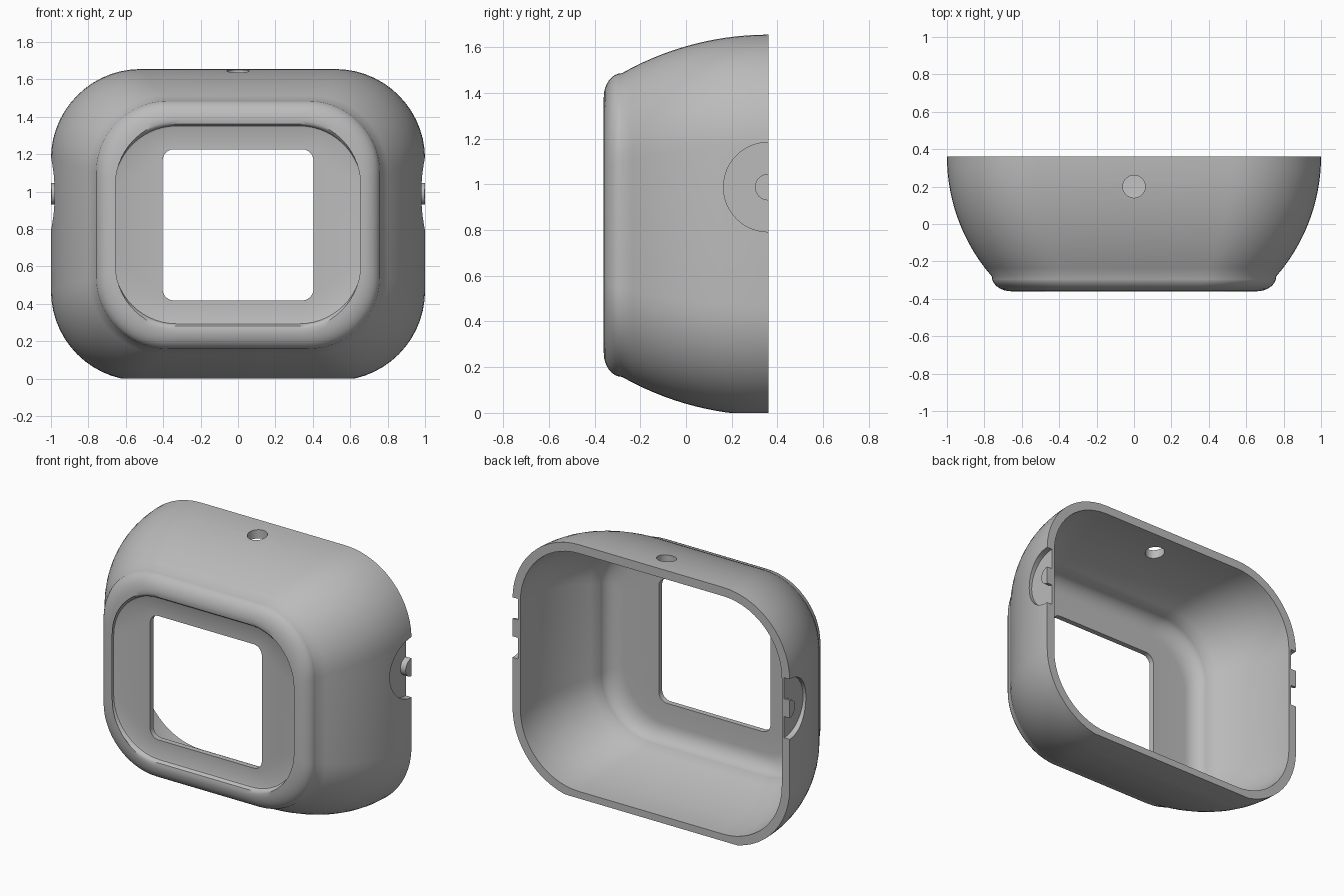
import bpy, bmesh, math
from math import sin, cos, pi, sqrt

if "Cube" in bpy.data.objects:
    bpy.data.objects.remove(bpy.data.objects["Cube"])

MID_Z = 0.822      # height of the housing axis
BACK = 0.36        # plane of the open back
STEPS = 14         # segments per rounded corner

grey = bpy.data.materials.new("plain grey")
grey.use_nodes = True
COLOR = (0.5, 0.5, 0.5, 1)
grey.diffuse_color = COLOR
grey.node_tree.nodes["Principled BSDF"].inputs["Base Color"].default_value = COLOR


def ring(bm, hx, hz, r, y):
    """Rounded rectangle standing across the y axis."""
    verts = []
    for corner, (sx, sz) in enumerate([(1, 1), (-1, 1), (-1, -1), (1, -1)]):
        for i in range(STEPS + 1):
            a = (corner + i / STEPS) * pi / 2
            verts.append(bm.verts.new((sx * (hx - r) + r * cos(a), y,
                                       MID_Z + sz * (hz - r) + r * sin(a))))
    return verts


def bulge(y):
    """Half width and half height of the curved outer wall."""
    t = BACK - y
    return 1 - (0.975 - sqrt(0.975**2 - t * t)), 0.833 - (1.3 - sqrt(1.69 - t * t))


def wall(y, inset=0):
    hx, hz = bulge(y)
    return hx - inset, hz - inset, 0.48 - 0.4 * (1 - hx) - inset, y


def rounded(y0, y1, drop, inset, count=8):
    """Roll the wall over from y0 to the front at y1, moving in by drop."""
    hx, hz, r, _ = wall(y0, inset)
    out = []
    for i in range(1, count + 1):
        a = pi / 2 * i / count
        k = drop * (1 - cos(a))
        out.append((hx - k, hz - k, r - k * 0.35, y0 + (y1 - y0) * sin(a)))
    return out


# Profile rings: outer wall, front lip, recessed panel, window, inner wall
ys = [BACK - 0.64 * i / 14 for i in range(15)]
sections = [wall(y) for y in ys] + rounded(ys[-1], -0.36, 0.105, 0)
sections += [(0.674, 0.54, 0.34, -0.356), (0.667, 0.533, 0.337, -0.348),
             (0.663, 0.529, 0.335, -0.334), (0.655, 0.521, 0.33, -0.33)]
sections += [(0.403, 0.404, 0.06, -0.33), (0.403, 0.404, 0.06, -0.295)]
inner = [BACK - 0.56 * i / 12 for i in range(13)]
sections += reversed([wall(y, 0.057) for y in inner]
                     + rounded(inner[-1], -0.295, 0.11, 0.057))

bm = bmesh.new()
rings = [ring(bm, *s) for s in sections]
for a, b in zip(rings, rings[1:] + rings[:1]):
    for i in range(len(a)):
        j = (i + 1) % len(a)
        bm.faces.new((a[i], a[j], b[j], b[i]))
bmesh.ops.recalc_face_normals(bm, faces=bm.faces)
mesh = bpy.data.meshes.new("housing")
bm.to_mesh(mesh)
bm.free()
mesh.materials.append(grey)
housing = bpy.data.objects.new("housing", mesh)
bpy.context.collection.objects.link(housing)


def cut(cutter):
    cutter.hide_render = True
    bpy.context.view_layer.objects.active = housing
    mod = housing.modifiers.new("cut", 'BOOLEAN')
    mod.operation = 'DIFFERENCE'
    mod.solver = 'EXACT'
    mod.object = cutter
    bpy.ops.object.modifier_apply(modifier=mod.name)
    bpy.data.objects.remove(cutter)


def cylinder(radius, depth, location, rotation=(0, 0, 0)):
    bpy.ops.mesh.primitive_cylinder_add(vertices=48, radius=radius, depth=depth,
                                        location=location, rotation=rotation)
    return bpy.context.object


# Flat foot
bpy.ops.mesh.primitive_cube_add(size=4, location=(0, 0, -2))
cut(bpy.context.object)

# Hole through the top
cut(cylinder(0.06, 0.4, (0, 0.2, 1.62)))

# Ring-shaped pocket on each side, leaving a round boss in its middle
for side in (-1, 1):
    place = (side * 1.06, BACK, 0.988)
    pocket = cylinder(0.196, 0.2, place, (0, pi / 2, 0))
    core = cylinder(0.058, 0.4, place, (0, pi / 2, 0))
    bpy.context.view_layer.objects.active = pocket
    mod = pocket.modifiers.new("core", 'BOOLEAN')
    mod.operation = 'DIFFERENCE'
    mod.solver = 'EXACT'
    mod.object = core
    bpy.ops.object.modifier_apply(modifier=mod.name)
    bpy.data.objects.remove(core)
    cut(pocket)

# Smooth shading with crisp edges
bpy.ops.object.select_all(action='DESELECT')
housing.select_set(True)
bpy.context.view_layer.objects.active = housing
bpy.ops.object.shade_smooth_by_angle(angle=math.radians(35))
